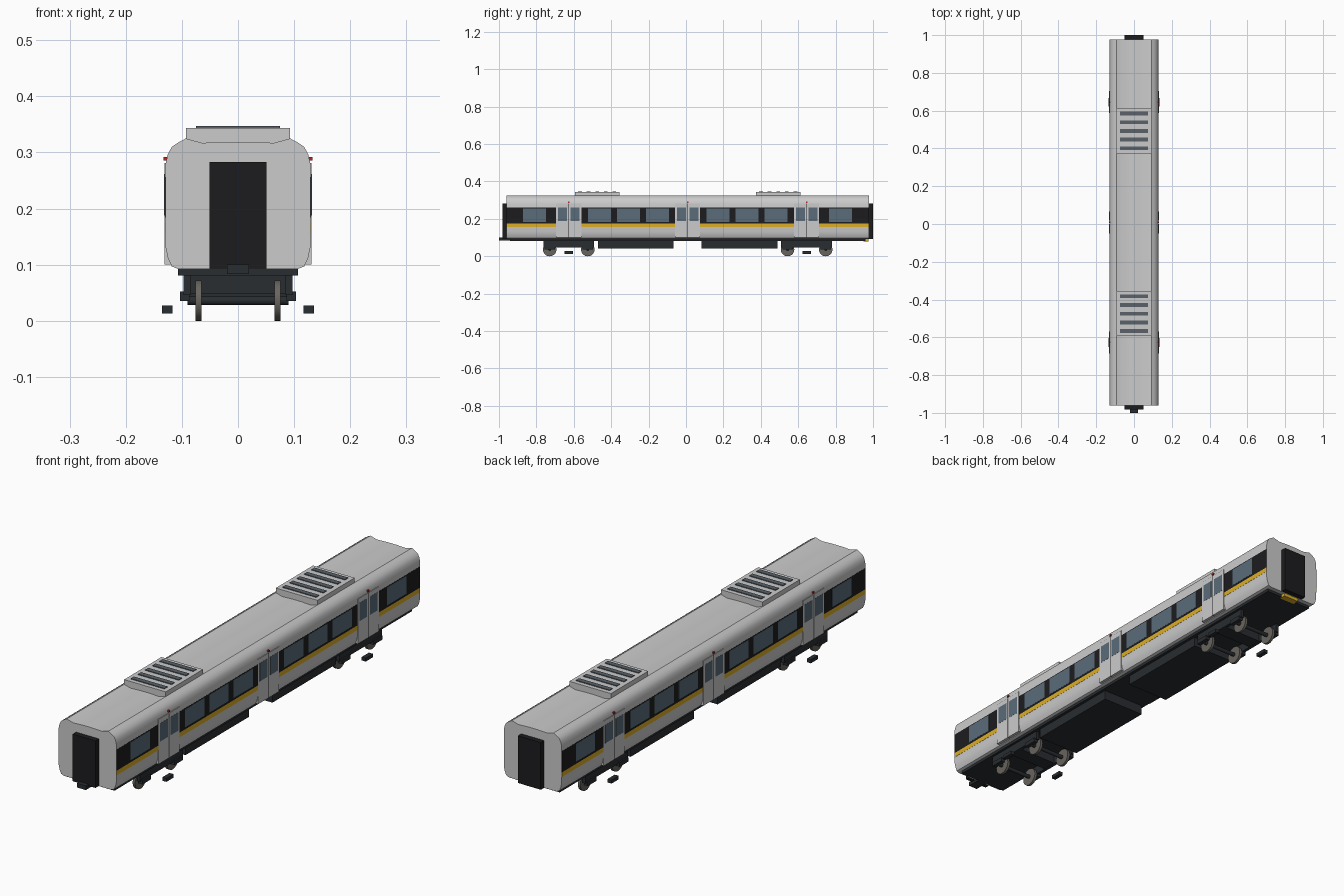
import bpy, bmesh, math
from mathutils import Matrix, Vector

if "Cube" in bpy.data.objects:
    bpy.data.objects.remove(bpy.data.objects["Cube"])

C = 0.009  # body centre along y (front coupler makes the car asymmetric)


def material(name, rgb):
    m = bpy.data.materials.new(name)
    m.diffuse_color = (*rgb, 1)
    m.use_nodes = True
    m.node_tree.nodes["Principled BSDF"].inputs["Base Color"].default_value = m.diffuse_color
    return m


BLACK = material("black", (0.012, 0.012, 0.014))
UNDER = material("underframe_grey", (0.022, 0.026, 0.03))
GLASS = material("glass", (0.10, 0.15, 0.19))
GOLD = material("gold", (0.72, 0.42, 0.02))
STEEL = material("wheel_steel", (0.14, 0.13, 0.115))
SLAT = material("vent_slat", (0.10, 0.12, 0.14))
RED = material("lamp_red", (0.5, 0.02, 0.02))
SILVER = material("silver", (0.52, 0.53, 0.53))


def finish(name, bm, mat, smooth=False):
    bmesh.ops.recalc_face_normals(bm, faces=bm.faces)
    me = bpy.data.meshes.new(name)
    bm.to_mesh(me)
    bm.free()
    ob = bpy.data.objects.new(name, me)
    bpy.context.collection.objects.link(ob)
    if mat:
        me.materials.append(mat)
    if smooth:
        bpy.ops.object.select_all(action='DESELECT')
        ob.select_set(True)
        bpy.context.view_layer.objects.active = ob
        bpy.ops.object.shade_smooth_by_angle(angle=math.radians(35))
    return ob


def boxes(name, mat, spans):
    """One object from boxes given as (x0, x1, y0, y1, z0, z1), y relative to C."""
    bm = bmesh.new()
    for x0, x1, y0, y1, z0, z1 in spans:
        mid = Vector(((x0 + x1) / 2, (y0 + y1) / 2 + C, (z0 + z1) / 2))
        size = Matrix.Diagonal((abs(x1 - x0), y1 - y0, z1 - z0, 1))
        bmesh.ops.create_cube(bm, size=1, matrix=Matrix.Translation(mid) @ size)
    return finish(name, bm, mat)


def both(x0, x1, *rest):
    """The same box on the right and left side."""
    return [(x0, x1, *rest), (-x1, -x0, *rest)]


def cylinder_x(bm, x0, x1, y, z, r, n):
    m = Matrix.Translation(((x0 + x1) / 2, y + C, z)) @ Matrix.Rotation(math.pi / 2, 4, 'Y')
    bmesh.ops.create_cone(bm, cap_ends=True, segments=n, radius1=r, radius2=r,
                          depth=abs(x1 - x0), matrix=m)


# Car body: half profile mirrored and extruded along y
half = [(0.106, 0.092), (0.118, 0.097), (0.125, 0.112), (0.129, 0.131), (0.129, 0.28),
        (0.125, 0.297), (0.118, 0.31), (0.106, 0.318), (0.093, 0.325), (0.064, 0.317), (0.02, 0.319)]
profile = half + [(-x, z) for x, z in reversed(half)]
bm = bmesh.new()
face = bm.faces.new([bm.verts.new((x, C - 0.969, z)) for x, z in profile])
ext = bmesh.ops.extrude_face_region(bm, geom=[face])
bmesh.ops.translate(bm, vec=(0, 1.938, 0),
                    verts=[v for v in ext["geom"] if isinstance(v, bmesh.types.BMVert)])
finish("car_body", bm, SILVER, True)

# Side bands, windows
boxes("window_band", BLACK, both(0.12, 0.1296, -0.9685, 0.9685, 0.175, 0.26))
boxes("gold_stripe", GOLD, both(0.12, 0.1297, -0.9685, 0.9685, 0.156, 0.175))
panes = []
for c in (0.161, 0.316, 0.471, 0.818):
    for s in (-1, 1):
        panes += both(0.12, 0.1302, s * c - 0.0615, s * c + 0.0615, 0.184, 0.256)
boxes("side_windows", GLASS, panes)

# Doors with two leaves, glass, seam and lamp
DOORS = (-0.636, 0, 0.636)
leaves, glass, seams, lamps = [], [], [], []
for d in DOORS:
    for s in (-1, 1):
        a, b = sorted((d + s * 0.0015, d + s * 0.067))
        leaves += both(0.112, 0.131, a, b, 0.1, 0.281)
        a, b = sorted((d + s * 0.009, d + s * 0.058))
        glass += both(0.125, 0.1315, a, b, 0.188, 0.262)
    seams += both(0.112, 0.1302, d - 0.0015, d + 0.0015, 0.1, 0.281)
    lamps += both(0.12, 0.133, d - 0.004, d + 0.004, 0.286, 0.292)
boxes("door_leaves", SILVER, leaves)
boxes("door_windows", GLASS, glass)
boxes("door_seams", BLACK, seams)
boxes("door_lamps", RED, lamps)

# End gangways, front coupler, rear gold plate
for name, s in (("front_gangway", -1), ("rear_gangway", 1)):
    y0, y1 = sorted((s * 0.96, s * 0.991))
    boxes(name, BLACK, [(-0.051, 0.051, y0, y1, 0.093, 0.283)])
boxes("front_coupler", UNDER, [(-0.02, 0.02, -1.009, -0.93, 0.083, 0.1)])
boxes("rear_gold_plate", GOLD, [(-0.035, 0.035, 0.94, 0.967, 0.079, 0.092)])

# Roof vent units with raised slats
for name, c in (("front_roof_unit", -0.484), ("rear_roof_unit", 0.484)):
    boxes(name, SILVER, [(-0.093, 0.093, c - 0.119, c + 0.119, 0.314, 0.344)])
    boxes(name + "_slats", SLAT, [(-0.075, 0.075, c + i * 0.046 - 0.01, c + i * 0.046 + 0.01, 0.34, 0.347)
                                  for i in range(-2, 3)])

# Underframe and equipment boxes
boxes("underframe", UNDER, [(-0.107, 0.107, -0.95, 0.95, 0.081, 0.095)])
boxes("equipment_boxes", UNDER, [(-0.095, 0.095, -0.48, -0.075, 0.042, 0.083),
                                 (-0.095, 0.095, 0.075, 0.48, 0.042, 0.083)])

# Bogies: side frames, bolster, axle boxes, wheels, axles and detached steps
for name, c in (("front_bogie", -0.636), ("rear_bogie", 0.636)):
    frame = both(0.084, 0.097, c - 0.136, c + 0.136, 0.046, 0.082)
    frame.append((-0.09, 0.09, c - 0.03, c + 0.03, 0.048, 0.082))
    bw = bmesh.new()
    ba = bmesh.new()
    for y in (c - 0.102, c + 0.102):
        frame += both(0.086, 0.103, y - 0.028, y + 0.028, 0.035, 0.052)
        cylinder_x(ba, -0.09, 0.09, y, 0.036, 0.008, 12)
        for s in (-1, 1):
            cylinder_x(bw, s * 0.065, s * 0.076, y, 0.036, 0.036, 32)
    boxes(name + "_frame", UNDER, frame)
    finish(name + "_wheels", bw, STEEL, True)
    finish(name + "_axles", ba, UNDER, True)
    boxes(name + "_steps", UNDER, both(0.117, 0.135, c - 0.023, c + 0.023, 0.013, 0.027))
